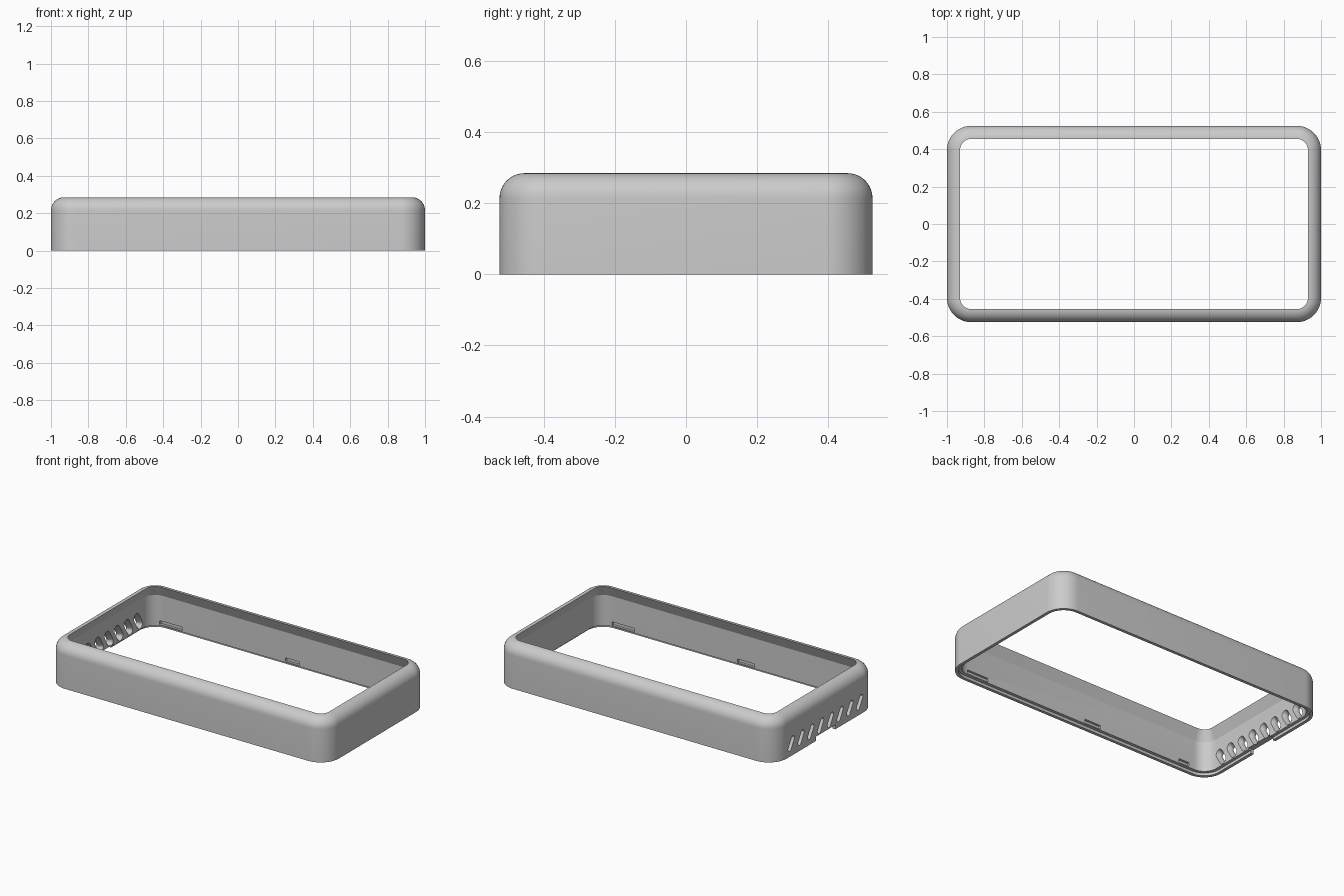
import bpy, bmesh, math
from mathutils import Matrix, Vector

if "Cube" in bpy.data.objects:
    bpy.data.objects.remove(bpy.data.objects["Cube"])

HX, HY, HEIGHT = 1.0, 0.525, 0.285
CORNER, FILLET, WALL = 0.13, 0.07, 0.04

grey = bpy.data.materials.new("light grey plastic")
grey.use_nodes = True
grey.diffuse_color = (0.6, 0.6, 0.6, 1)
grey.node_tree.nodes["Principled BSDF"].inputs["Base Color"].default_value = grey.diffuse_color


def make_object(name, bm):
    bmesh.ops.recalc_face_normals(bm, faces=bm.faces)
    mesh = bpy.data.meshes.new(name)
    bm.to_mesh(mesh)
    bm.free()
    mesh.materials.append(grey)
    obj = bpy.data.objects.new(name, mesh)
    bpy.context.collection.objects.link(obj)
    return obj


def bridge(bm, a, b):
    for i in range(len(a)):
        j = (i + 1) % len(a)
        bm.faces.new((a[i], a[j], b[j], b[i]))


def rounded_ring(bm, inset, z, steps=12):
    """Rounded rectangle of vertices, inset from the outer wall."""
    r = CORNER - inset
    ring = []
    for q, (sx, sy) in enumerate(((1, 1), (-1, 1), (-1, -1), (1, -1))):
        for s in range(steps + 1):
            a = math.pi / 2 * (q + s / steps)
            ring.append(bm.verts.new((sx * (HX - CORNER) + r * math.cos(a),
                                      sy * (HY - CORNER) + r * math.sin(a), z)))
    return ring


def slot_cutter(y, z, narrow, wide, straight, tilt):
    """Tilted round-ended slot through the vented wall, flaring inwards."""
    bm = bmesh.new()
    turn = Matrix.Rotation(tilt, 3, 'X')
    rings = []
    for x, r in ((-HX - 0.01, narrow), (-HX + 0.015, narrow), (-HX + WALL + 0.01, wide)):
        ring = []
        for side in (0, 1):
            for s in range(9):
                a = math.pi * (side + s / 8)
                end = straight / 2 * (1 - 2 * side)
                p = turn @ Vector((0, r * math.cos(a), r * math.sin(a) + end))
                ring.append(bm.verts.new(p + Vector((x, y, z))))
        rings.append(ring)
    for a, b in zip(rings, rings[1:]):
        bridge(bm, a, b)
    bm.faces.new(rings[0])
    bm.faces.new(rings[-1])
    return make_object("vent_cutter", bm)


def box_cutter(name, centre, size):
    bm = bmesh.new()
    bmesh.ops.create_cube(bm, size=1, matrix=Matrix.Translation(centre) @ Matrix.Diagonal((*size, 1)))
    return make_object(name, bm)


# Frame: wall section with rounded top, chamfered inner lip and stepped bottom rim
profile = [(0, 0)]
for i in range(11):
    a = math.pi / 2 * i / 10
    profile.append((FILLET * (1 - math.cos(a)), HEIGHT - FILLET + FILLET * math.sin(a)))
profile += [(WALL, HEIGHT - FILLET), (WALL, 0.018), (WALL / 2, 0.018), (WALL / 2, 0)]
bm = bmesh.new()
rings = [rounded_ring(bm, d, z) for d, z in profile]
for i, ring in enumerate(rings):
    bridge(bm, ring, rings[(i + 1) % len(rings)])
frame = make_object("bezel_frame", bm)

# Vents: a row of slanted slots in one short wall
cutters = [slot_cutter((i - 3.5) * 0.1, 0.08, 0.016, 0.032, 0.065, math.radians(30))
           for i in range(8)]

# Cable notch below the vents
cutters.append(box_cutter("notch_cutter", (-HX, 0, 0), (0.2, 0.2, 0.056)))

# Snap recesses inside the long walls, near the rim
for side, snaps in ((-1, ((0.79, 0.16), (-0.09, 0.12), (-0.79, 0.08))),
                    (1, ((-0.82, 0.16), (0.05, 0.1), (0.79, 0.1)))):
    for x, length in snaps:
        cutters.append(box_cutter("snap_cutter", (x, side * (HY - WALL), 0.037), (length, 0.03, 0.024)))

# Cut everything and keep the finished mesh
for c in cutters:
    c.hide_render = True
    mod = frame.modifiers.new("cut", 'BOOLEAN')
    mod.operation = 'DIFFERENCE'
    mod.solver = 'EXACT'
    mod.object = c
graph = bpy.context.evaluated_depsgraph_get()
finished = bpy.data.meshes.new_from_object(frame.evaluated_get(graph))
frame.modifiers.clear()
frame.data = finished
frame.data.materials.clear()
frame.data.materials.append(grey)
for p in frame.data.polygons:
    p.material_index = 0
for c in cutters:
    bpy.data.objects.remove(c)

# Smooth the rounded surfaces, keep hard edges
bpy.ops.object.select_all(action='DESELECT')
frame.select_set(True)
bpy.context.view_layer.objects.active = frame
bpy.ops.object.shade_smooth_by_angle(angle=math.radians(20))
